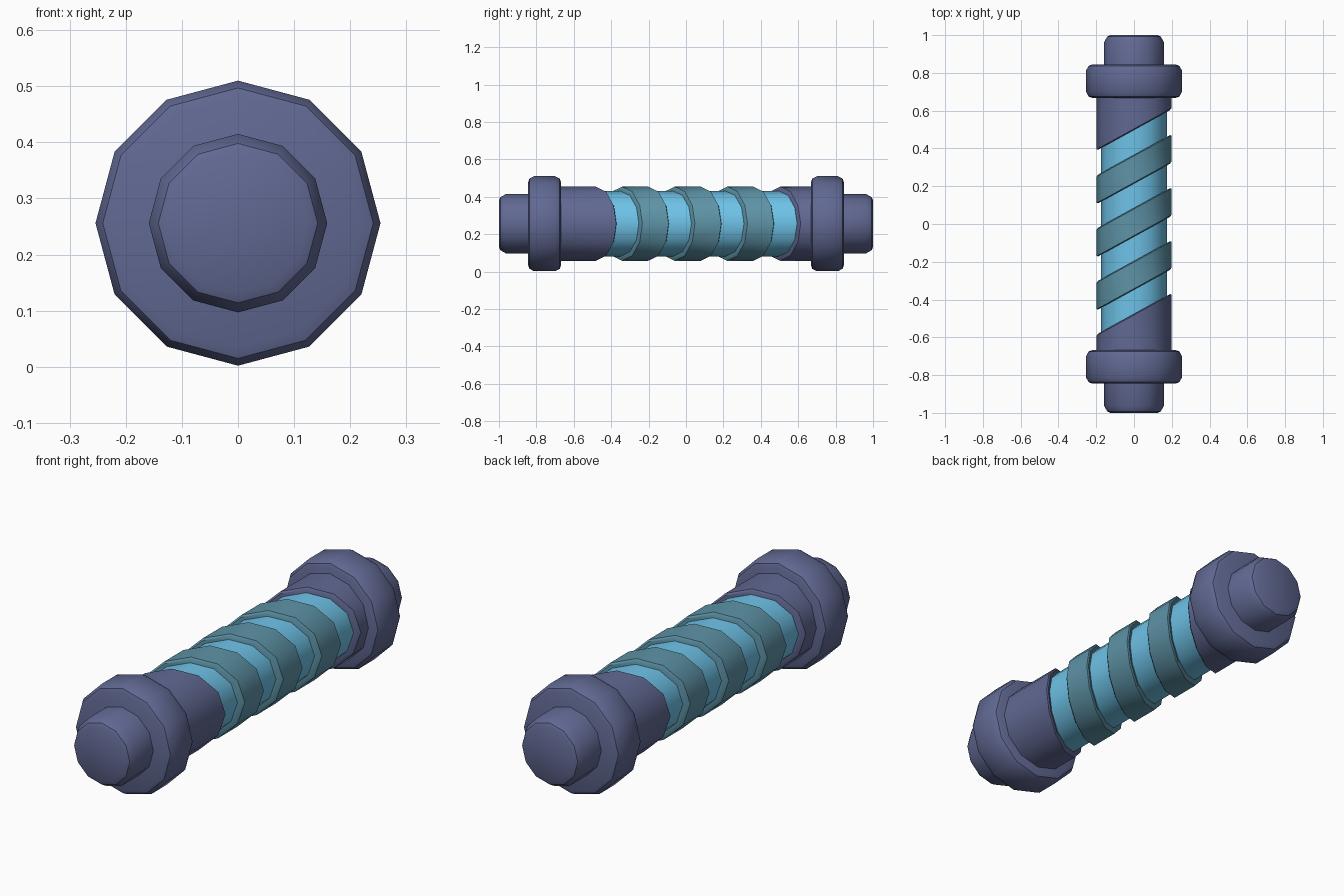
import bpy, bmesh, math

if "Cube" in bpy.data.objects:
    bpy.data.objects.remove(bpy.data.objects["Cube"])

SIDES, AXIS_Z, SLANT = 12, 0.256, 0.55


def material(name, rgb):
    m = bpy.data.materials.new(name)
    m.diffuse_color = (*rgb, 1)
    m.use_nodes = True
    m.node_tree.nodes["Principled BSDF"].inputs["Base Color"].default_value = m.diffuse_color
    return m


PURPLE = material("purple", (0.12, 0.14, 0.29))
BLUE = material("light_blue", (0.155, 0.54, 0.80))
TEAL = material("teal", (0.11, 0.29, 0.38))


def lathe(name, profile, mat):
    """Spin (radius, y, slant) points about the y axis; slant tilts a ring."""
    bm = bmesh.new()
    rings = []
    for r, y, k in profile:
        ring = []
        for i in range(SIDES):
            a = 2 * math.pi * i / SIDES
            x = r * math.cos(a)
            ring.append(bm.verts.new((x, y + k * x, AXIS_Z + r * math.sin(a))))
        rings.append(ring)
    for a, b in zip(rings, rings[1:]):
        for i in range(SIDES):
            j = (i + 1) % SIDES
            bm.faces.new((a[i], a[j], b[j], b[i]))
    bm.faces.new(rings[0])
    bm.faces.new(rings[-1])
    bmesh.ops.recalc_face_normals(bm, faces=bm.faces)
    me = bpy.data.meshes.new(name)
    bm.to_mesh(me)
    bm.free()
    ob = bpy.data.objects.new(name, me)
    bpy.context.collection.objects.link(ob)
    me.materials.append(mat)
    bpy.ops.object.select_all(action='DESELECT')
    ob.select_set(True)
    bpy.context.view_layer.objects.active = ob
    bpy.ops.object.shade_smooth_by_angle(angle=math.radians(35))
    return ob


# Inner core of the grip
lathe("grip_core", [(0.174, -0.68, 0), (0.174, 0.68, 0)], BLUE)

# Three slanted wrap bands with small chamfers
for n, y in enumerate((-0.272, 0.009, 0.290)):
    lathe(f"grip_band_{n + 1}", [
        (0.165, y - 0.076, SLANT), (0.190, y - 0.076, SLANT),
        (0.198, y - 0.070, SLANT), (0.198, y + 0.070, SLANT),
        (0.190, y + 0.076, SLANT), (0.165, y + 0.076, SLANT)], TEAL)

# Matching parts at each end
for side, s, cut in (("front", -1, 0.476), ("back", 1, 0.498)):
    # Collar with a slanted inner edge
    lathe(f"{side}_collar", [
        (0.198, s * 0.70, 0), (0.198, s * (cut + 0.006), SLANT),
        (0.190, s * cut, SLANT), (0.165, s * cut, SLANT)], PURPLE)
    # Wide rounded flange
    lathe(f"{side}_flange", [
        (r, s * y, 0) for r, y in ((0.222, 0.668), (0.241, 0.675), (0.254, 0.700),
                                   (0.254, 0.812), (0.241, 0.837), (0.222, 0.844))], PURPLE)
    # Narrow end cap
    lathe(f"{side}_end_cap", [
        (r, s * y, 0) for r, y in ((0.159, 0.80), (0.159, 0.962),
                                   (0.142, 0.992), (0.125, 1.0))], PURPLE)
